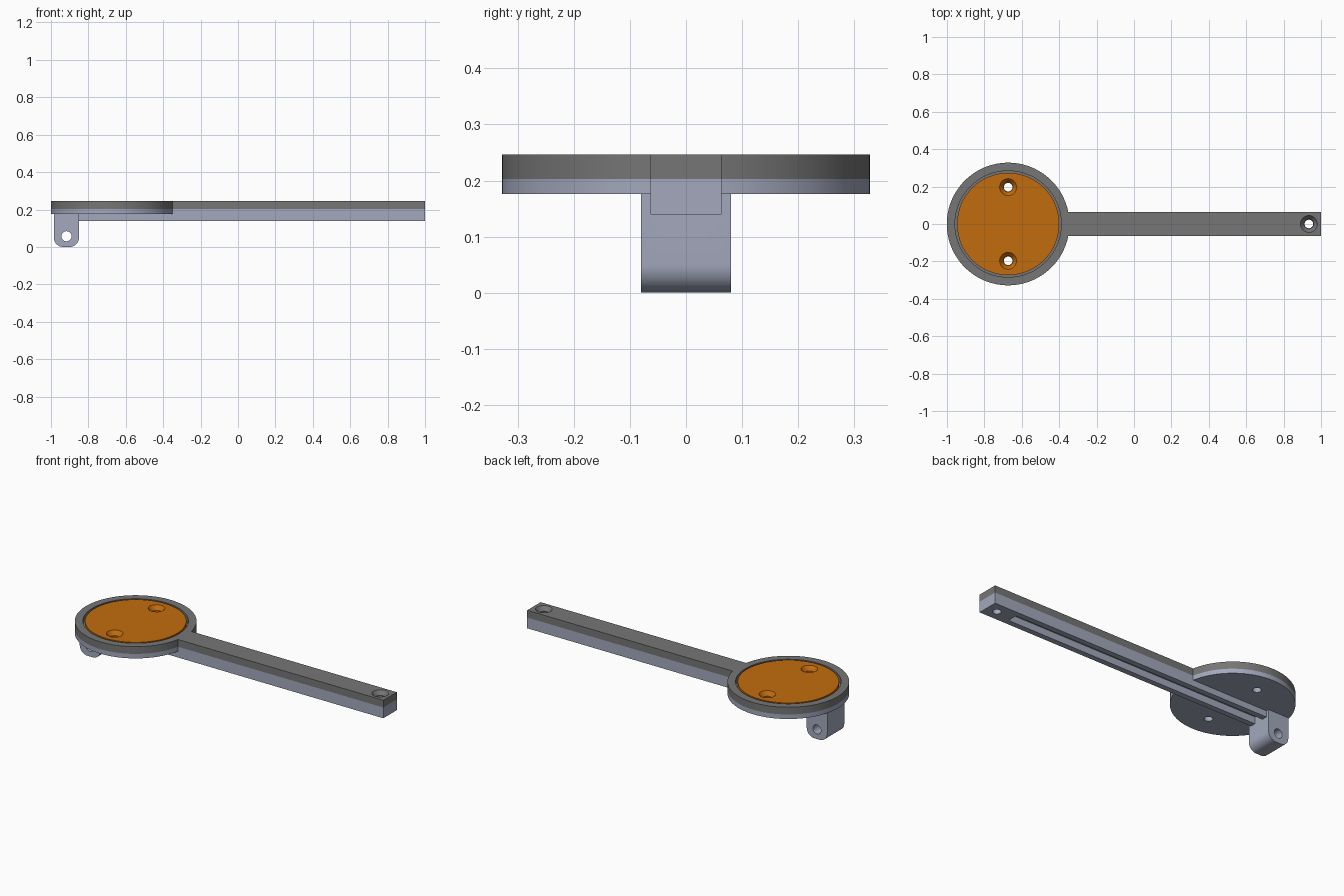
import bpy, bmesh, math
from mathutils import Matrix

if "Cube" in bpy.data.objects:
    bpy.data.objects.remove(bpy.data.objects["Cube"])

CX, R = -0.673, 0.328          # head centre and radius
HALF = 0.063                   # half width of the arm
Z_DISC, Z_ARM, Z_SPLIT, Z_TOP = 0.176, 0.139, 0.203, 0.246
HOLES = [(CX, 0.197), (CX, -0.197), (0.935, 0.0)]


def material(name, rgb):
    m = bpy.data.materials.new(name)
    m.diffuse_color = (*rgb, 1)
    m.use_nodes = True
    m.node_tree.nodes["Principled BSDF"].inputs["Base Color"].default_value = m.diffuse_color
    return m


GREY = material("dark grey", (0.18, 0.18, 0.18))
BLUE = material("pale blue grey", (0.367, 0.397, 0.508))
ORANGE = material("orange", (0.54, 0.15, 0.004))


def finish(name, bm, mat):
    bmesh.ops.recalc_face_normals(bm, faces=bm.faces)
    me = bpy.data.meshes.new(name)
    bm.to_mesh(me)
    bm.free()
    me.materials.append(mat)
    ob = bpy.data.objects.new(name, me)
    bpy.context.collection.objects.link(ob)
    return ob


def prism(name, outline, z0, z1, mat):
    bm = bmesh.new()
    face = bm.faces.new([bm.verts.new((x, y, z0)) for x, y in outline])
    ext = bmesh.ops.extrude_face_region(bm, geom=[face])
    verts = [v for v in ext["geom"] if isinstance(v, bmesh.types.BMVert)]
    bmesh.ops.translate(bm, verts=verts, vec=(0, 0, z1 - z0))
    return finish(name, bm, mat)


def cone(name, x, y, z0, z1, r0, r1, mat, n=96):
    bm = bmesh.new()
    bmesh.ops.create_cone(bm, cap_ends=True, segments=n, radius1=r0, radius2=r1,
                          depth=z1 - z0, matrix=Matrix.Translation((x, y, (z0 + z1) / 2)))
    return finish(name, bm, mat)


def arc(cx, cy, r, a0, a1, n):
    return [(cx + r * math.cos(a0 + (a1 - a0) * i / n),
             cy + r * math.sin(a0 + (a1 - a0) * i / n)) for i in range(n + 1)]


def rect(x0, x1, h):
    return [(x0, -h), (x1, -h), (x1, h), (x0, h)]


def combine(target, other, op):
    mod = target.modifiers.new(op, 'BOOLEAN')
    mod.operation, mod.solver, mod.object = op, 'EXACT', other
    bpy.context.view_layer.objects.active = target
    bpy.ops.object.modifier_apply(modifier=mod.name)
    bpy.data.objects.remove(other)


def drill(target, holes, mat, countersink=True):
    for x, y in holes:
        combine(target, cone("bore", x, y, -0.1, 0.4, 0.023, 0.023, mat, 32), 'DIFFERENCE')
        if countersink:
            combine(target, cone("sink", x, y, Z_TOP - 0.024, Z_TOP + 0.002,
                                 0.026, 0.047, mat, 32), 'DIFFERENCE')


# Paddle outline: round head running into the straight arm
a = math.asin(HALF / R)
paddle = arc(CX, 0, R, a, 2 * math.pi - a, 96) + [(1, -HALF), (1, HALF)]

# Lower body: thin head, deeper arm
base = prism("lower_body", paddle, Z_DISC, Z_SPLIT, BLUE)
combine(base, prism("rail", rect(-0.88, 1, HALF), Z_ARM, 0.19, BLUE), 'UNION')

# Hinge lug with rounded lower corners, drawn in x/z then stood upright
c = 0.05
lug_outline = (arc(-0.985 + c, c, c, math.pi, 1.5 * math.pi, 10)
               + arc(-0.85 - c, c, c, 1.5 * math.pi, 2 * math.pi, 10)
               + [(-0.85, 0.19), (-0.985, 0.19)])
lug = prism("lug", lug_outline, -0.08, 0.08, BLUE)
pin = cone("pin_hole", -0.917, 0.057, -0.2, 0.2, 0.027, 0.027, BLUE, 32)
upright = Matrix.Rotation(math.pi / 2, 4, 'X')
for part in (lug, pin):
    part.data.transform(upright)
combine(lug, pin, 'DIFFERENCE')
combine(base, lug, 'UNION')

# Long channel under the arm, screw holes
combine(base, prism("channel", rect(-0.85, 0.83, 0.03), 0.1, 0.18, BLUE), 'DIFFERENCE')
drill(base, HOLES, BLUE, False)

# Upper cover with a round recess
cover = prism("upper_cover", paddle, Z_SPLIT, Z_TOP, GREY)
combine(cover, cone("recess", CX, 0, 0.212, 0.3, 0.284, 0.284, GREY), 'DIFFERENCE')
drill(cover, HOLES[:2], GREY, False)
drill(cover, HOLES[2:], GREY)

# Round inlay sitting in the recess
inlay = cone("round_inlay", CX, 0, 0.212, Z_TOP, 0.273, 0.273, ORANGE)
drill(inlay, HOLES[:2], ORANGE)

# Smooth curved walls, sharp edges
for ob in (base, cover, inlay):
    bpy.ops.object.select_all(action='DESELECT')
    ob.select_set(True)
    bpy.context.view_layer.objects.active = ob
    bpy.ops.object.shade_smooth_by_angle(angle=math.radians(30))
